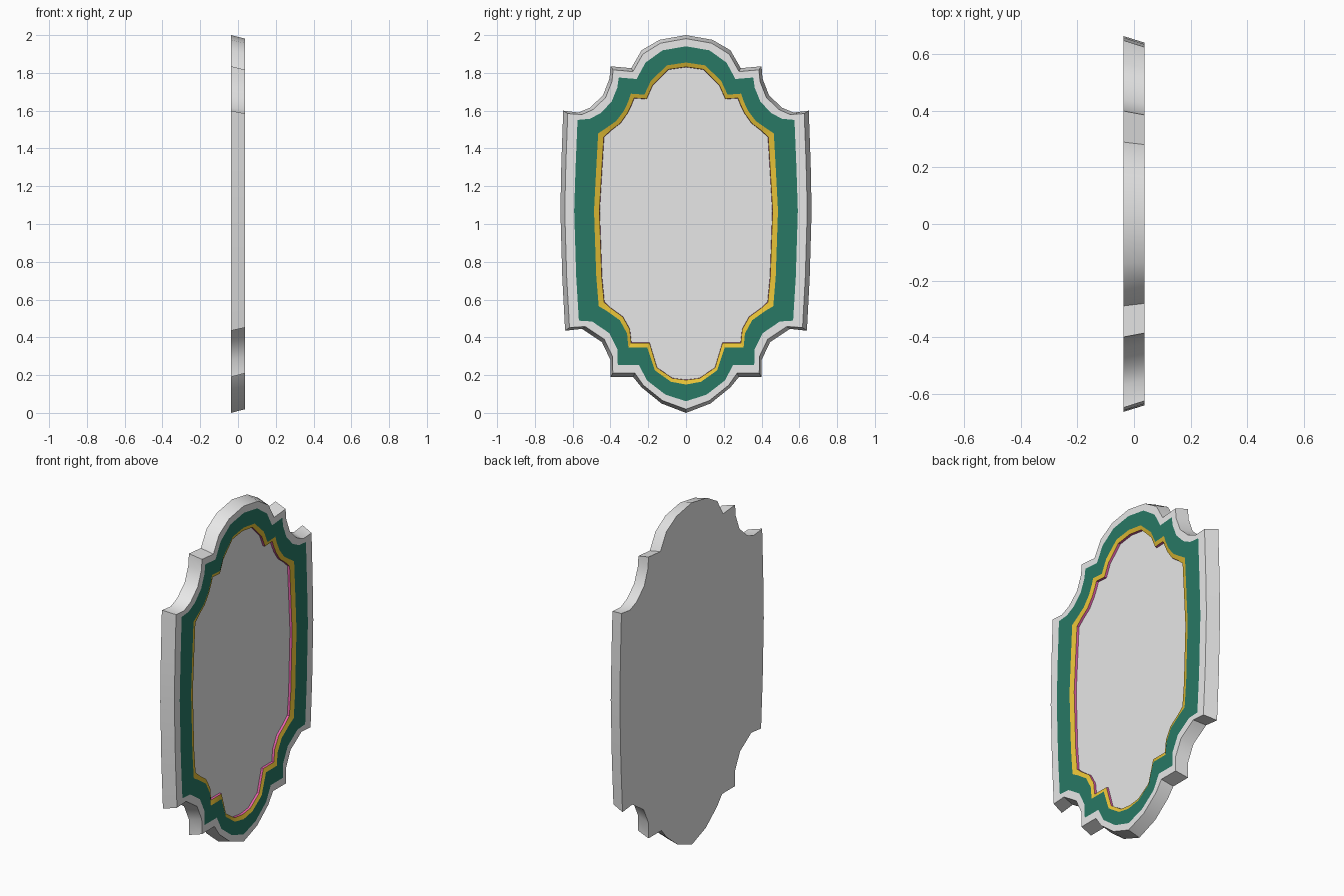
import bpy, math

if "Cube" in bpy.data.objects:
    bpy.data.objects.remove(bpy.data.objects["Cube"])

# Right half of the plaque, bottom to top: outer y, z and matching inner y, z
HALF = [
    (0, 0, 0, .15), (.13, .05, .08, .165), (.235, .135, .165, .225), (.28, .19, .205, .345),
    (.40, .19, .305, .345), (.40, .28, .312, .42), (.445, .375, .35, .49),
    (.55, .445, .42, .54), (.64, .435, .462, .565),
    (.655, .72, .475, .72), (.665, 1.07, .487, 1.07), (.66, 1.32, .475, 1.3),
    (.65, 1.60, .465, 1.48), (.57, 1.59, .42, 1.51), (.51, 1.615, .37, 1.545),
    (.44, 1.68, .328, 1.60), (.405, 1.77, .305, 1.65), (.40, 1.835, .292, 1.69),
    (.29, 1.825, .22, 1.685), (.235, 1.92, .185, 1.76), (.14, 1.975, .10, 1.84),
    (0, 2.0, 0, 1.855)]


def material(name, color):
    m = bpy.data.materials.new(name)
    m.diffuse_color = (*color, 1)
    m.use_nodes = True
    m.node_tree.nodes["Principled BSDF"].inputs["Base Color"].default_value = m.diffuse_color
    return m


def ring(t, x):
    """Mirrored outline, blended from outer (0) to inner (1), at depth x."""
    half = [(a + (c - a) * t, b + (d - b) * t) for a, b, c, d in HALF]
    full = half + [(-y, z) for y, z in half[-2:0:-1]]
    return [(x, y, z) for y, z in full]


def build(name, rings, mat, back_cap=False, front_cap=False):
    """Bridge successive rings into bands, with optional end caps."""
    n = len(rings[0])
    verts = [v for r in rings for v in r]
    faces = [(k * n + i, k * n + (i + 1) % n, (k + 1) * n + (i + 1) % n, (k + 1) * n + i)
             for k in range(len(rings) - 1) for i in range(n)]
    if back_cap:
        faces.append(tuple(range(n - 1, -1, -1)))
    if front_cap:
        faces.append(tuple(range(len(verts) - n, len(verts))))
    mesh = bpy.data.meshes.new(name)
    mesh.from_pydata(verts, [], faces)
    mesh.materials.append(mat)
    ob = bpy.data.objects.new(name, mesh)
    bpy.context.collection.objects.link(ob)
    bpy.ops.object.select_all(action='DESELECT')
    ob.select_set(True)
    bpy.context.view_layer.objects.active = ob
    bpy.ops.object.shade_smooth_by_angle(angle=math.radians(30))
    return ob


gray = material("light_gray", (.8, .8, .8))
green = material("deep_green", (.021, .19, .13))
gold = material("gold", (.85, .57, .04))
pink = material("pink", (.8, .12, .42))

# Depths of the back, front face, gold lip and recessed panel
BACK, FRONT, LIP, PANEL = -.0375, .0375, .029, .016

# Outer rim with tapered sides and flat back
build("plaque_rim", [ring(0, BACK), ring(.13, FRONT), ring(.41, FRONT)], gray, back_cap=True)
# Painted green border
build("green_border", [ring(.41, FRONT), ring(1, FRONT)], green)
# Sloping gold trim
build("gold_trim", [ring(1, FRONT), ring(1.16, LIP)], gold)
# Thin pink wall of the recess
build("recess_wall", [ring(1.16, LIP), ring(1.17, PANEL)], pink)
# Recessed blank panel
build("center_panel", [ring(1.17, PANEL)], gray, front_cap=True)
